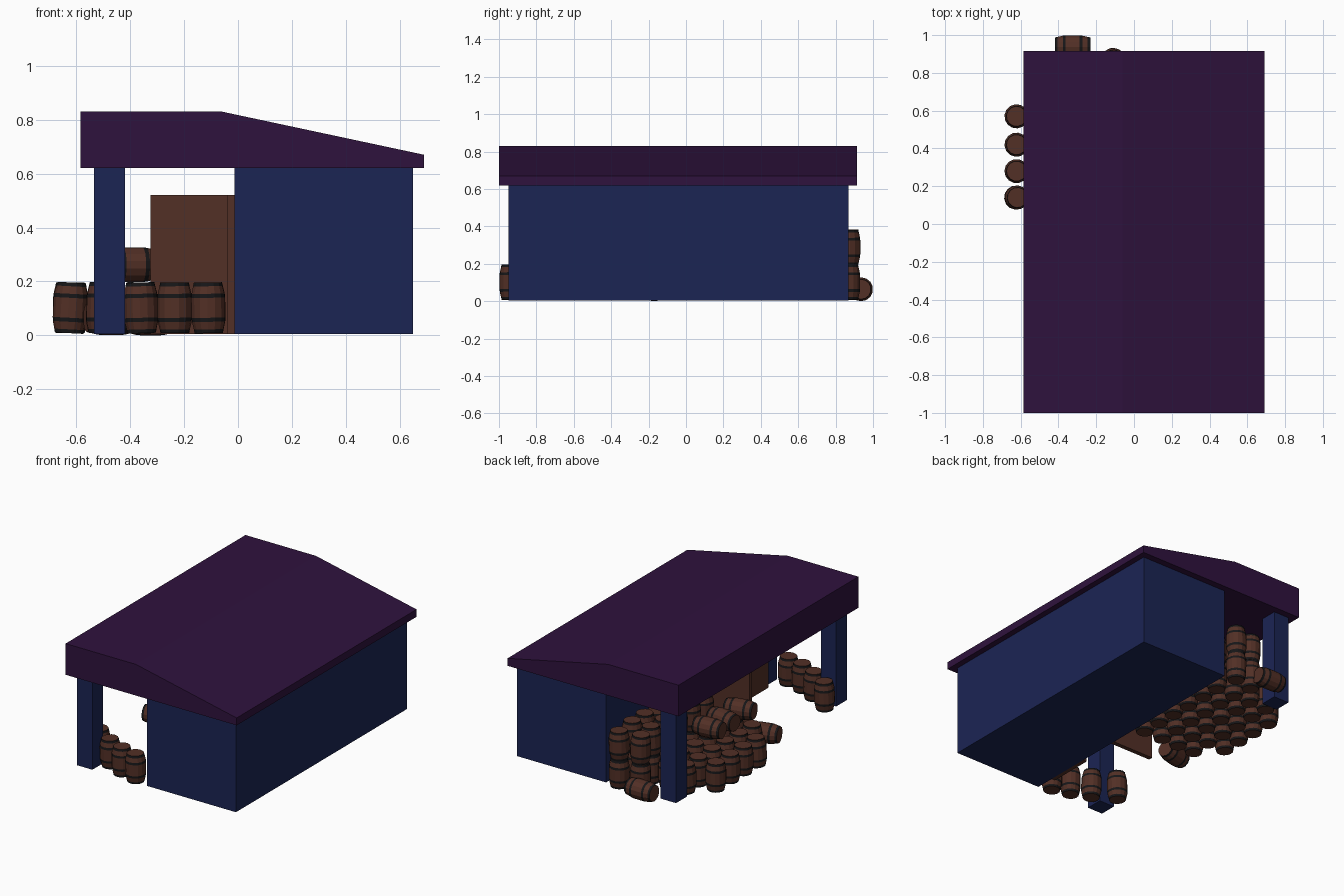
import bpy, bmesh, math, random
from mathutils import Matrix

if "Cube" in bpy.data.objects:
    bpy.data.objects.remove(bpy.data.objects["Cube"])

random.seed(4)

def material(name, rgb):
    m = bpy.data.materials.new(name)
    m.diffuse_color = (*rgb, 1)
    m.use_nodes = True
    m.node_tree.nodes["Principled BSDF"].inputs["Base Color"].default_value = m.diffuse_color
    return m

ROOF = material("roof_purple", (0.028, 0.006, 0.047))
WALL = material("wall_blue", (0.011, 0.018, 0.088))
WOOD = material("barrel_wood", (0.085, 0.029, 0.019))
IRON = material("iron_band", (0.008, 0.008, 0.009))

def add(name, mesh):
    ob = bpy.data.objects.new(name, mesh)
    bpy.context.collection.objects.link(ob)
    return ob

def prism(name, profile, y0, y1, mat):
    """Extrude an (x, z) profile along y."""
    bm = bmesh.new()
    face = bm.faces.new([bm.verts.new((x, y0, z)) for x, z in profile])
    out = bmesh.ops.extrude_face_region(bm, geom=[face])
    verts = [g for g in out["geom"] if isinstance(g, bmesh.types.BMVert)]
    bmesh.ops.translate(bm, verts=verts, vec=(0, y1 - y0, 0))
    bmesh.ops.recalc_face_normals(bm, faces=bm.faces)
    me = bpy.data.meshes.new(name)
    bm.to_mesh(me)
    bm.free()
    me.materials.append(mat)
    return add(name, me)

def box(name, x0, x1, y0, y1, z0, z1, mat):
    return prism(name, [(x0, z0), (x1, z0), (x1, z1), (x0, z1)], y0, y1, mat)

# Shed body, roof and posts
box("shed_body", -0.013, 0.65, -0.95, 0.87, 0.005, 0.62, WALL)
prism("roof", [(-0.585, 0.62), (0.69, 0.62), (0.69, 0.67), (-0.06, 0.83), (-0.585, 0.83)],
      -1.0, 0.915, ROOF)
box("front_post", -0.535, -0.42, -0.95, -0.835, 0.005, 0.62, WALL)
box("back_post", -0.535, -0.42, 0.755, 0.87, 0.005, 0.62, WALL)

# Double door: one leaf swung open, one closed
box("open_door_leaf", -0.325, -0.013, -0.24, -0.21, 0.005, 0.52, WOOD)
box("closed_door_leaf", -0.04, -0.013, -0.82, -0.51, 0.005, 0.52, WOOD)

# Barrel mesh: turned profile centred on its origin, with four iron bands
def barrel_mesh(sides=14):
    half = [(0.053, 0.094, 1), (0.056, 0.080, 0), (0.0625, 0.052, 1), (0.064, 0.037, 0)]
    # each entry: radius, height, whether the strip below it is iron
    prof = [(r, z) for r, z, _ in half] + [(r, -z) for r, z, _ in reversed(half)]
    iron = {0, 2, 4, 6}
    bm = bmesh.new()
    rings = []
    for r, z in prof:
        rings.append([bm.verts.new((r * math.cos(2 * math.pi * i / sides),
                                    r * math.sin(2 * math.pi * i / sides), z))
                      for i in range(sides)])
    for k in range(len(rings) - 1):
        for i in range(sides):
            j = (i + 1) % sides
            f = bm.faces.new((rings[k][i], rings[k][j], rings[k + 1][j], rings[k + 1][i]))
            f.material_index = int(k in iron)
    bm.faces.new(rings[0])
    bm.faces.new(rings[-1])
    bmesh.ops.recalc_face_normals(bm, faces=bm.faces)
    me = bpy.data.meshes.new("barrel")
    bm.to_mesh(me)
    bm.free()
    me.materials.append(WOOD)
    me.materials.append(IRON)
    return me

BARREL = barrel_mesh()

def upright(x, y, level=0, tilt=None):
    t = math.radians(random.uniform(-2, 2) if tilt is None else tilt)
    ob = add("barrel", BARREL)
    ob.matrix_world = (Matrix.Translation((x, y, 0.102 + 0.187 * level))
                       @ Matrix.Rotation(t, 4, 'Y')
                       @ Matrix.Rotation(random.uniform(0, 6), 4, 'Z'))

def lying(x, y, z, yaw=0):
    ob = add("lying_barrel", BARREL)
    ob.matrix_world = (Matrix.Translation((x, y, z))
                       @ Matrix.Rotation(math.radians(yaw), 4, 'Z')
                       @ Matrix.Rotation(math.pi / 2, 4, 'Y'))

# Front row, running from the shed to the front post
for x, y in [(-0.11, -0.933), (-0.235, -0.90), (-0.36, -0.845), (-0.50, -0.76)]:
    upright(x, y)

# Outer row under the eave
for y, t in [(0.14, 3), (0.28, 0), (0.42, 0), (0.57, 0)]:
    upright(-0.622, y, tilt=t)

# Main pile on the ground
for x in (-0.49, -0.36, -0.23, -0.09):
    for y in (0.0, 0.14, 0.28, 0.42, 0.57, 0.70):
        upright(x, y)

# Back row and second layer
for level in (0, 1):
    upright(-0.11, 0.868, level)
    upright(-0.25, 0.84, level)
for x in (-0.23, -0.09):
    for y in (0.14, 0.28, 0.42, 0.57, 0.70):
        upright(x, y, 1)

# Fallen barrels on the pile and on the ground
for y, yaw in [(-0.02, 12), (0.16, -6), (0.31, 5)]:
    lying(-0.39, y, 0.262, yaw)
lying(-0.47, -0.17, 0.065, 15)
lying(-0.325, 0.936, 0.064)
